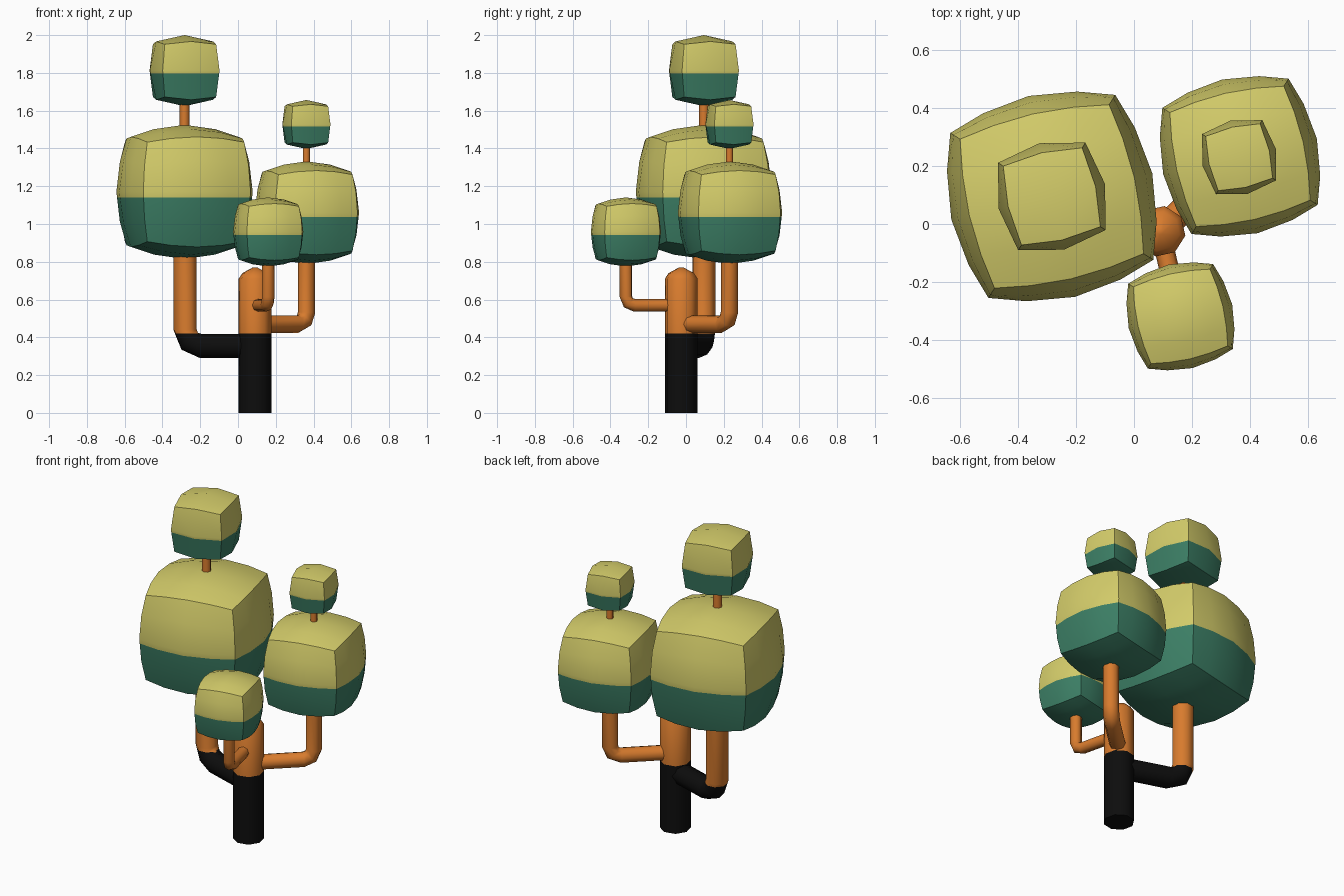
import bpy, bmesh, math
from mathutils import Vector, Matrix

if "Cube" in bpy.data.objects:
    bpy.data.objects.remove(bpy.data.objects["Cube"])


def material(name, rgb):
    m = bpy.data.materials.new(name)
    m.diffuse_color = (*rgb, 1)
    m.use_nodes = True
    m.node_tree.nodes["Principled BSDF"].inputs["Base Color"].default_value = m.diffuse_color
    return m


BLACK = material("charred black", (0.004, 0.004, 0.004))
ORANGE = material("orange bark", (0.69, 0.20, 0.027))
GREEN = material("deep green", (0.046, 0.215, 0.133))
YELLOW = material("yellow leaf", (0.66, 0.61, 0.145))
CENTRE = Vector((0.09, -0.025, 0))


def finish(bm, name, split, low, high, angle):
    """Cut the mesh at height split, colour it below and above, and shade it."""
    bmesh.ops.recalc_face_normals(bm, faces=bm.faces)
    bmesh.ops.bisect_plane(bm, geom=bm.verts[:] + bm.edges[:] + bm.faces[:],
                           dist=1e-5, plane_co=(0, 0, split), plane_no=(0, 0, 1))
    for f in bm.faces:
        f.material_index = int(f.calc_center_median().z > split)
        f.smooth = True
    me = bpy.data.meshes.new(name)
    bm.to_mesh(me)
    bm.free()
    me.materials.append(low)
    me.materials.append(high)
    me.set_sharp_from_angle(angle=math.radians(angle))
    ob = bpy.data.objects.new(name, me)
    bpy.context.collection.objects.link(ob)


def tube(name, path, radii, direction, sides=8):
    """Sweep a ring along a path lying in the vertical plane of direction."""
    bm = bmesh.new()
    side = Vector((-direction.y, direction.x, 0))
    rings = []
    for i, (p, r) in enumerate(zip(path, radii)):
        a, b = path[max(i - 1, 0)], path[min(i + 1, len(path) - 1)]
        up = side.cross((b - a).normalized())
        rings.append([bm.verts.new(p + r * (math.cos(t) * side + math.sin(t) * up))
                      for t in (math.tau * k / sides for k in range(sides))])
    for lo, hi in zip(rings, rings[1:]):
        for k in range(sides):
            n = (k + 1) % sides
            bm.faces.new((lo[k], lo[n], hi[n], hi[k]))
    bm.faces.new(rings[0])
    bm.faces.new(rings[-1])
    finish(bm, name, 0.42, BLACK, ORANGE, 50)


def branch(name, x, y, z, top, r, bend):
    """Horizontal limb out of the trunk, with a rounded elbow, then upright."""
    end = Vector((x, y, 0))
    d = (end - CENTRE).normalized()
    path = [CENTRE + Vector((0, 0, z))]
    for t in (0, 45, 90):
        t = math.radians(t)
        path.append(end - d * bend * (1 - math.sin(t))
                    + Vector((0, 0, z + bend * (1 - math.cos(t)))))
    path.append(end + Vector((0, 0, top)))
    tube(name, path, [r] * len(path), d)


def crown(name, x, y, z, size, cuts):
    """Bulging cube: a cube grid blended towards a sphere, turned about z."""
    bm = bmesh.new()
    bmesh.ops.create_cube(bm, size=2)
    bmesh.ops.subdivide_edges(bm, edges=bm.edges[:], cuts=cuts, use_grid_fill=True)
    for v in bm.verts:
        v.co = size * (0.138 * v.co + 0.217 * v.co.normalized())
    bm.transform(Matrix.Translation((x, y, z)) @ Matrix.Rotation(math.radians(13), 4, 'Z'))
    finish(bm, name, z - 0.03 * size, GREEN, YELLOW, 35)


# Trunk with a blunt domed top
heights = (0, 0.71, 0.74, 0.77)
turn = math.radians(-10)
tube("trunk", [CENTRE + Vector((0, 0, h)) for h in heights],
     (0.088, 0.088, 0.068, 0.012), Vector((math.cos(turn), math.sin(turn), 0)))

# Three limbs
branch("left_branch", -0.28, 0.095, 0.355, 0.95, 0.064, 0.085)
branch("right_branch", 0.363, 0.23, 0.47, 0.90, 0.046, 0.062)
branch("front_branch", 0.16, -0.318, 0.57, 0.86, 0.034, 0.045)

# Main crowns
crown("left_crown", -0.283, 0.095, 1.17, 1.0, 3)
crown("right_crown", 0.365, 0.233, 1.06, 0.765, 3)
crown("front_crown", 0.16, -0.318, 0.958, 0.515, 3)

# Small upper crowns on thin stems
X = Vector((1, 0, 0))
for label, x, y, z0, z1, r, zc, s in (
        ("left", -0.283, 0.095, 1.45, 1.70, 0.026, 1.812, 0.53),
        ("right", 0.362, 0.23, 1.28, 1.45, 0.019, 1.527, 0.365)):
    tube(label + "_stem", [Vector((x, y, z0)), Vector((x, y, z1))], (r, r), X)
    crown(label + "_upper_crown", x, y, zc, s, 1)
